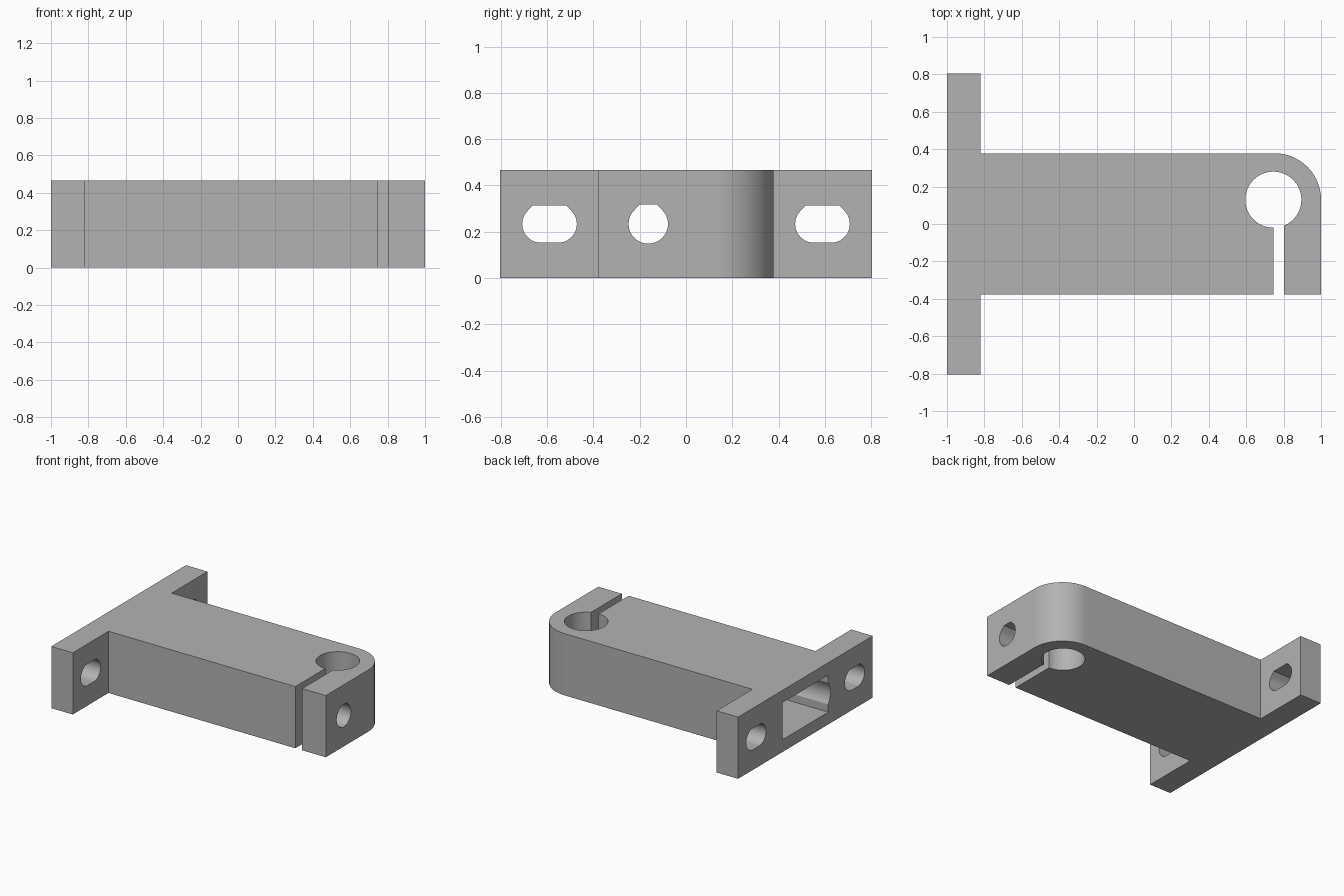
import bpy
import bmesh
from math import sin, cos, pi, sqrt, radians

cube = bpy.data.objects.get("Cube")
if cube:
    bpy.data.objects.remove(cube, do_unlink=True)

H = 0.467          # height of the whole bracket
MID = H / 2

grey = bpy.data.materials.new("plain_grey")
grey.use_nodes = True
colour = (0.45, 0.45, 0.45, 1)
grey.diffuse_color = colour
grey.node_tree.nodes["Principled BSDF"].inputs["Base Color"].default_value = colour


def arc(cx, cy, r, a0, a1, n):
    """Points on an arc, angles in degrees."""
    angles = [radians(a0 + (a1 - a0) * i / n) for i in range(n + 1)]
    return [(cx + r * cos(a), cy + r * sin(a)) for a in angles]


def prism(name, points, offset):
    """Extrude a closed 3D polygon by an offset."""
    bm = bmesh.new()
    face = bm.faces.new([bm.verts.new(p) for p in points])
    ext = bmesh.ops.extrude_face_region(bm, geom=[face])
    verts = [v for v in ext["geom"] if isinstance(v, bmesh.types.BMVert)]
    bmesh.ops.translate(bm, verts=verts, vec=offset)
    bmesh.ops.recalc_face_normals(bm, faces=bm.faces)
    mesh = bpy.data.meshes.new(name)
    bm.to_mesh(mesh)
    bm.free()
    mesh.materials.append(grey)
    obj = bpy.data.objects.new(name, mesh)
    bpy.context.collection.objects.link(obj)
    return obj


def flat_top_bore(name, y, r, stretch, x0, x1):
    """Bore along x: round below, 45 degree shoulders and a flat top."""
    k = r * (sqrt(2) - 1)
    left = arc(y - stretch, MID, r, 135, 270, 18)
    right = arc(y + stretch, MID, r, 270, 405, 18)
    if stretch == 0:
        right = right[1:]
    top = [(y + stretch + k, MID + r), (y - stretch - k, MID + r)]
    return prism(name, [(x0, a, b) for a, b in left + right + top], (x1 - x0, 0, 0))


# Plan outline: flange, arm, rounded clamp end, split rod hole
W, F = 0.378, 0.805
ROD_X, ROD_Y, ROD_R = 0.745, 0.13, 0.15
GAP = 0.057
gap_angle = 270 + 180 / pi * (GAP / ROD_R) + 0.5
outline = [(-1, -F), (-0.82, -F), (-0.82, -W), (ROD_X, -W)]
outline += arc(ROD_X, ROD_Y, ROD_R, 270, gap_angle - 360, 40)
outline += [(ROD_X + GAP, -W), (1, -W)]
outline += arc(0.752, ROD_Y, W - ROD_Y, 0, 90, 24)
outline += [(-0.82, W), (-0.82, F), (-1, F)]
bracket = prism("clamp_bracket", [(x, y, 0) for x, y in outline], (0, 0, H))

# Cutters: flange slots, clamp bolt hole, hollow arm, bolt head channel
cutters = [flat_top_bore("flange_slot_cutter", s * 0.59, 0.081, 0.037, -1.1, -0.7)
           for s in (-1, 1)]
cutters.append(flat_top_bore("bolt_hole_cutter", -0.163, 0.085, 0, 0.3, 1.1))
P, Q = 0.272, 0.14
cavity = [(-P, MID - Q), (P, MID - Q), (P, MID + Q), (-P, MID + Q)]
cutters.append(prism("arm_cavity_cutter", [(-1.1, y, z) for y, z in cavity], (1.55, 0, 0)))
cutters.append(flat_top_bore("bolt_head_cutter", -0.163, 0.136, 0, -1.15, 0.44))

for cutter in cutters:
    cutter.hide_render = True
    cutter.hide_set(True)
    mod = bracket.modifiers.new(cutter.name, "BOOLEAN")
    mod.operation = "DIFFERENCE"
    mod.solver = "EXACT"
    mod.object = cutter

# Bake the cuts, then drop the cutters
bpy.context.view_layer.update()
evaluated = bracket.evaluated_get(bpy.context.evaluated_depsgraph_get())
baked = bpy.data.meshes.new_from_object(evaluated)
bracket.modifiers.clear()
bracket.data = baked
for cutter in cutters:
    bpy.data.objects.remove(cutter, do_unlink=True)

bpy.ops.object.select_all(action="DESELECT")
bracket.select_set(True)
bpy.context.view_layer.objects.active = bracket
bpy.ops.object.shade_smooth_by_angle(angle=radians(25))
